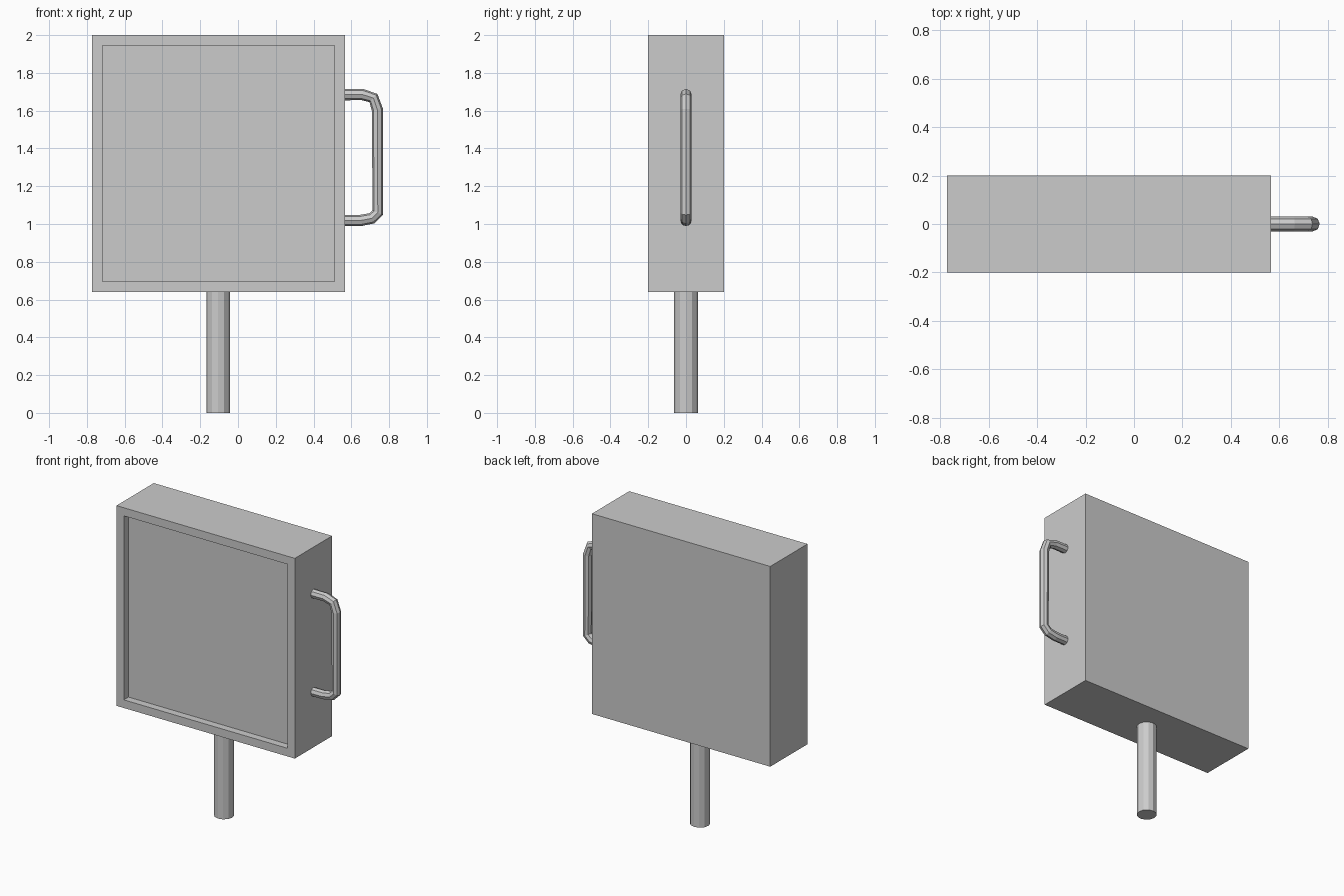
import bpy
import bmesh
from mathutils import Matrix, Vector

cube = bpy.data.objects.get("Cube")
if cube:
    bpy.data.objects.remove(cube, do_unlink=True)

# One plain grey for every part
grey = bpy.data.materials.new("plain_grey")
grey.use_nodes = True
grey.diffuse_color = (0.6, 0.6, 0.6, 1)
grey.node_tree.nodes["Principled BSDF"].inputs["Base Color"].default_value = (0.6, 0.6, 0.6, 1)


def add_object(name, data):
    obj = bpy.data.objects.new(name, data)
    data.materials.append(grey)
    bpy.context.collection.objects.link(obj)
    return obj


def add_bmesh(name, bm):
    mesh = bpy.data.meshes.new(name)
    bm.to_mesh(mesh)
    bm.free()
    return add_object(name, mesh)


# Box housing with a shallow framed recess in its front
CENTRE_X = -0.103
SIZE = Vector((1.34, 0.4, 1.36))
bm = bmesh.new()
bmesh.ops.create_cube(bm, size=1, matrix=Matrix.Translation((CENTRE_X, 0, 1.32)) @ Matrix.Diagonal((*SIZE, 1)))
bm.normal_update()
front = min(bm.faces, key=lambda f: f.calc_center_median().y)
bmesh.ops.inset_region(bm, faces=[front], thickness=0.078)
walls = bmesh.ops.inset_region(bm, faces=[front], thickness=0)
bmesh.ops.translate(bm, verts=front.verts[:], vec=(0, 0.05, 0))
bm.normal_update()
add_bmesh("box_housing", bm)

# Support post
bm = bmesh.new()
bmesh.ops.create_cone(bm, cap_ends=True, segments=12, radius1=0.063, radius2=0.063, depth=0.65,
                      matrix=Matrix.Translation((CENTRE_X - 0.002, 0, 0.325)))
add_bmesh("support_post", bm)

# Bent side handle
path = [(0.55, 1.685), (0.66, 1.685), (0.717, 1.667), (0.738, 1.605),
        (0.74, 1.06), (0.708, 1.03), (0.65, 1.019), (0.55, 1.018)]
curve = bpy.data.curves.new("side_handle", "CURVE")
curve.dimensions = "3D"
curve.bevel_depth = 0.03
curve.bevel_resolution = 2
curve.use_fill_caps = True
spline = curve.splines.new("POLY")
spline.points.add(len(path) - 1)
for point, (x, z) in zip(spline.points, path):
    point.co = (x, 0, z, 1)
spline.use_smooth = False
add_object("side_handle", curve)
